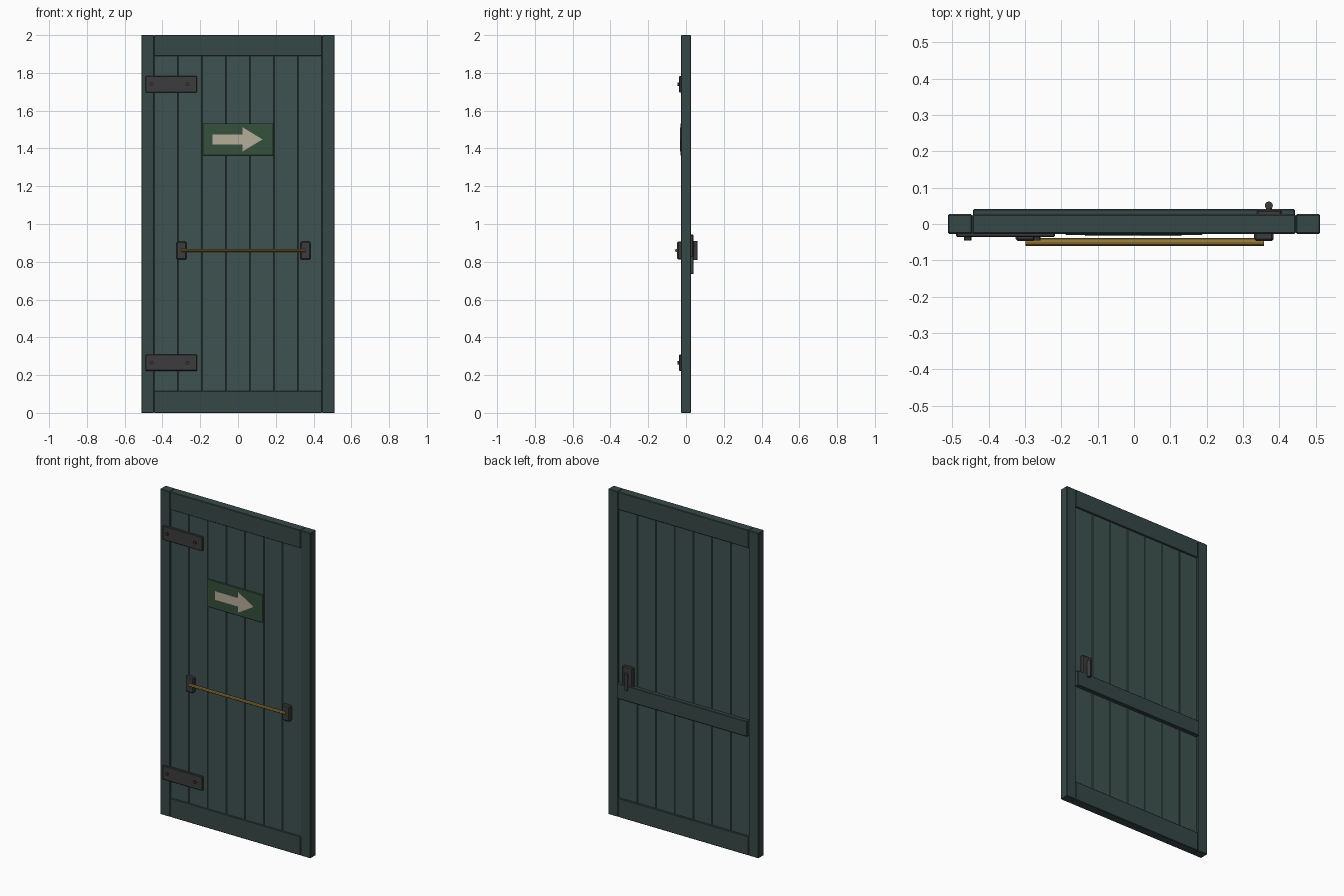
import bpy, bmesh
from math import pi
from mathutils import Matrix

if "Cube" in bpy.data.objects:
    bpy.data.objects.remove(bpy.data.objects["Cube"])


def material(name, rgb):
    m = bpy.data.materials.new(name)
    m.diffuse_color = (*rgb, 1)
    m.use_nodes = True
    m.node_tree.nodes["Principled BSDF"].inputs["Base Color"].default_value = m.diffuse_color
    return m


FRAME = material("frame_green", (0.037, 0.064, 0.061))
PLANK = material("plank_green", (0.047, 0.085, 0.079))
IRON = material("dark_iron", (0.045, 0.045, 0.048))
BRASS = material("brass", (0.30, 0.18, 0.04))
SIGN = material("sign_green", (0.035, 0.08, 0.045))
PALE = material("pale_arrow", (0.46, 0.42, 0.32))


def finish(name, bm, mat, bevel=0.0):
    if bevel:
        bmesh.ops.bevel(bm, geom=bm.edges[:], offset=bevel, segments=1,
                        profile=0.5, affect='EDGES')
    bmesh.ops.recalc_face_normals(bm, faces=bm.faces[:])
    me = bpy.data.meshes.new(name)
    bm.to_mesh(me)
    bm.free()
    me.materials.append(mat)
    ob = bpy.data.objects.new(name, me)
    bpy.context.collection.objects.link(ob)
    return ob


def box(name, x, y, z, mat, bevel=0.0):
    bm = bmesh.new()
    bmesh.ops.create_cube(bm, size=1)
    for v in bm.verts:
        for i, (lo, hi) in enumerate((x, y, z)):
            v.co[i] = lo if v.co[i] < 0 else hi
    return finish(name, bm, mat, bevel)


def rod(name, centre, radius, length, axis, mat, sides=8, squash=1.0):
    bm = bmesh.new()
    bmesh.ops.create_cone(bm, cap_ends=True, segments=sides, radius1=radius,
                          radius2=radius, depth=length)
    turn = {'x': Matrix.Rotation(pi / 2, 4, 'Y'),
            'y': Matrix.Rotation(pi / 2, 4, 'X'),
            'z': Matrix.Identity(4)}[axis]
    bm.transform(Matrix.Translation(centre) @ Matrix.Diagonal((1, 1, squash, 1)) @ turn)
    ob = finish(name, bm, mat)
    if sides > 8:
        bpy.context.view_layer.objects.active = ob
        ob.select_set(True)
        bpy.ops.object.shade_smooth_by_angle(angle=0.7)
        ob.select_set(False)
    return ob


# Frame: side stiles, top and bottom rails
DEPTH = (-0.027, 0.027)
W, IN = 0.512, 0.445
box("stile_left", (-W, -IN), DEPTH, (0, 2), FRAME, 0.003)
box("stile_right", (IN, W), DEPTH, (0, 2), FRAME, 0.003)
box("rail_top", (-IN, IN), DEPTH, (1.89, 2), FRAME, 0.003)
box("rail_bottom", (-IN, IN), DEPTH, (0, 0.117), FRAME, 0.003)

# Seven vertical planks
step = 2 * IN / 7
for i in range(7):
    x0 = -IN + i * step
    box(f"plank_{i + 1}", (x0, x0 + step), (-0.021, 0.018), (0.11, 1.895), PLANK, 0.003)

# Cross brace on the back
box("back_brace", (-IN + 0.002, IN - 0.002), (0.015, 0.041), (0.735, 0.83), FRAME, 0.003)

# Strap hinges with bolts
for label, z in (("upper", 1.74), ("lower", 0.266)):
    box(f"hinge_{label}", (-0.489, -0.218), (-0.036, -0.02), (z - 0.043, z + 0.043), IRON, 0.003)
    for j, x in enumerate((-0.457, -0.267)):
        rod(f"hinge_bolt_{label}_{j + 1}", (x, -0.039, z), 0.01, 0.012, 'y', IRON)

# Push bar and its brackets
for label, x in (("left", -0.299), ("right", 0.357)):
    box(f"bar_bracket_{label}", (x - 0.027, x + 0.027), (-0.047, -0.019), (0.811, 0.907), IRON, 0.006)
rod("push_bar", (0.03, -0.049, 0.86), 0.011, 0.656, 'x', BRASS, 8, 0.7)

# Sign plate with arrow
box("sign_plate", (-0.188, 0.188), (-0.030, -0.019), (1.363, 1.533), SIGN, 0.002)
outline = [(-0.135, -0.027), (0.024, -0.027), (0.024, -0.064), (0.13, 0),
           (0.024, 0.064), (0.024, 0.027), (-0.135, 0.027)]
bm = bmesh.new()
face = bm.faces.new([bm.verts.new((x, -0.033, 1.448 + z)) for x, z in outline])
ext = bmesh.ops.extrude_face_region(bm, geom=[face], use_keep_orig=True)
for v in ext["geom"]:
    if isinstance(v, bmesh.types.BMVert):
        v.co.y = -0.028
finish("sign_arrow", bm, PALE)

# Back pull handle on its plate
box("handle_plate", (0.337, 0.407), (0.015, 0.039), (0.812, 0.945), IRON, 0.005)
rod("handle_post", (0.371, 0.042, 0.885), 0.008, 0.02, 'y', IRON, 12)
rod("handle_grip", (0.371, 0.051, 0.86), 0.011, 0.102, 'z', IRON, 12)
